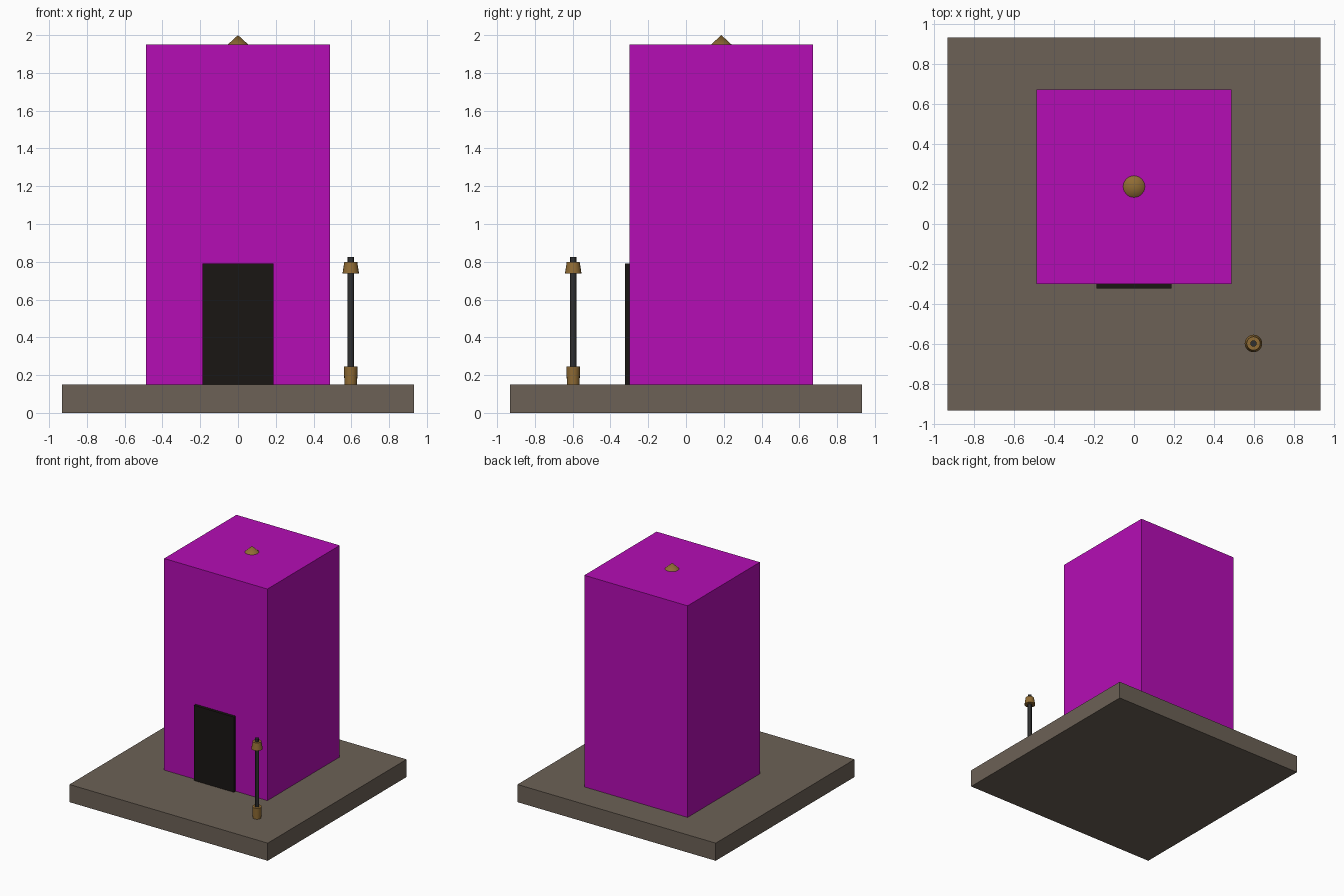
import bpy
import math

if "Cube" in bpy.data.objects:
    bpy.data.objects.remove(bpy.data.objects["Cube"])


def material(name, rgb):
    m = bpy.data.materials.new(name)
    m.diffuse_color = (*rgb, 1)
    m.use_nodes = True
    m.node_tree.nodes["Principled BSDF"].inputs["Base Color"].default_value = m.diffuse_color
    return m


STONE = material("stone", (0.15, 0.12, 0.093))
TRIM = material("light_stone", (0.24, 0.19, 0.125))
PURPLE = material("purple", (0.46, 0.004, 0.46))
DARK = material("dark_wood", (0.01, 0.008, 0.007))
IRON = material("iron", (0.03, 0.03, 0.03))
BRASS = material("brass", (0.28, 0.15, 0.035))


def box(name, mat, x, y, z):
    """Box from (min, max) ranges on each axis."""
    r = (x, y, z)
    bpy.ops.mesh.primitive_cube_add(size=1, location=[(a + b) / 2 for a, b in r])
    o = bpy.context.object
    o.scale = [b - a for a, b in r]
    bpy.ops.object.transform_apply(location=False, rotation=False, scale=True)
    o.name = name
    o.data.materials.append(mat)


def taper(name, mat, x, y, z0, z1, r0, r1, sides=16):
    """Upright cylinder or cone between two heights."""
    bpy.ops.mesh.primitive_cone_add(vertices=sides, radius1=r0, radius2=r1,
                                    depth=z1 - z0, location=(x, y, (z0 + z1) / 2))
    o = bpy.context.object
    o.name = name
    o.data.materials.append(mat)
    bpy.ops.object.shade_smooth_by_angle(angle=math.radians(30))


# Ground slab
box("base_slab", STONE, (-0.933, 0.933), (-0.933, 0.933), (0, 0.15))

# Tower: tall outer block over a flush stone lower storey with a trim band
H, CY = 0.486, 0.187
box("tower_block", PURPLE, (-H, H), (CY - H, CY + H), (0.15, 1.95))
I = H - 0.001
box("lower_storey", STONE, (-I, I), (CY - I, CY + I), (0.151, 1.05))
box("storey_band", TRIM, (-I, I), (CY - I, CY + I), (1.05, 1.2))

# Door and roof finial
box("door", DARK, (-0.188, 0.188), (-0.323, -0.28), (0.15, 0.79))
taper("roof_finial", BRASS, 0, CY, 1.945, 2.0, 0.06, 0)

# Lamp post
LX, LY = 0.597, -0.597
taper("lamp_foot", BRASS, LX, LY, 0.15, 0.245, 0.033, 0.037)
taper("lamp_pole", IRON, LX, LY, 0.15, 0.74, 0.017, 0.017, 12)
taper("lamp_head", BRASS, LX, LY, 0.737, 0.80, 0.044, 0.034)
taper("lamp_cap", IRON, LX, LY, 0.80, 0.825, 0.016, 0.016, 12)
